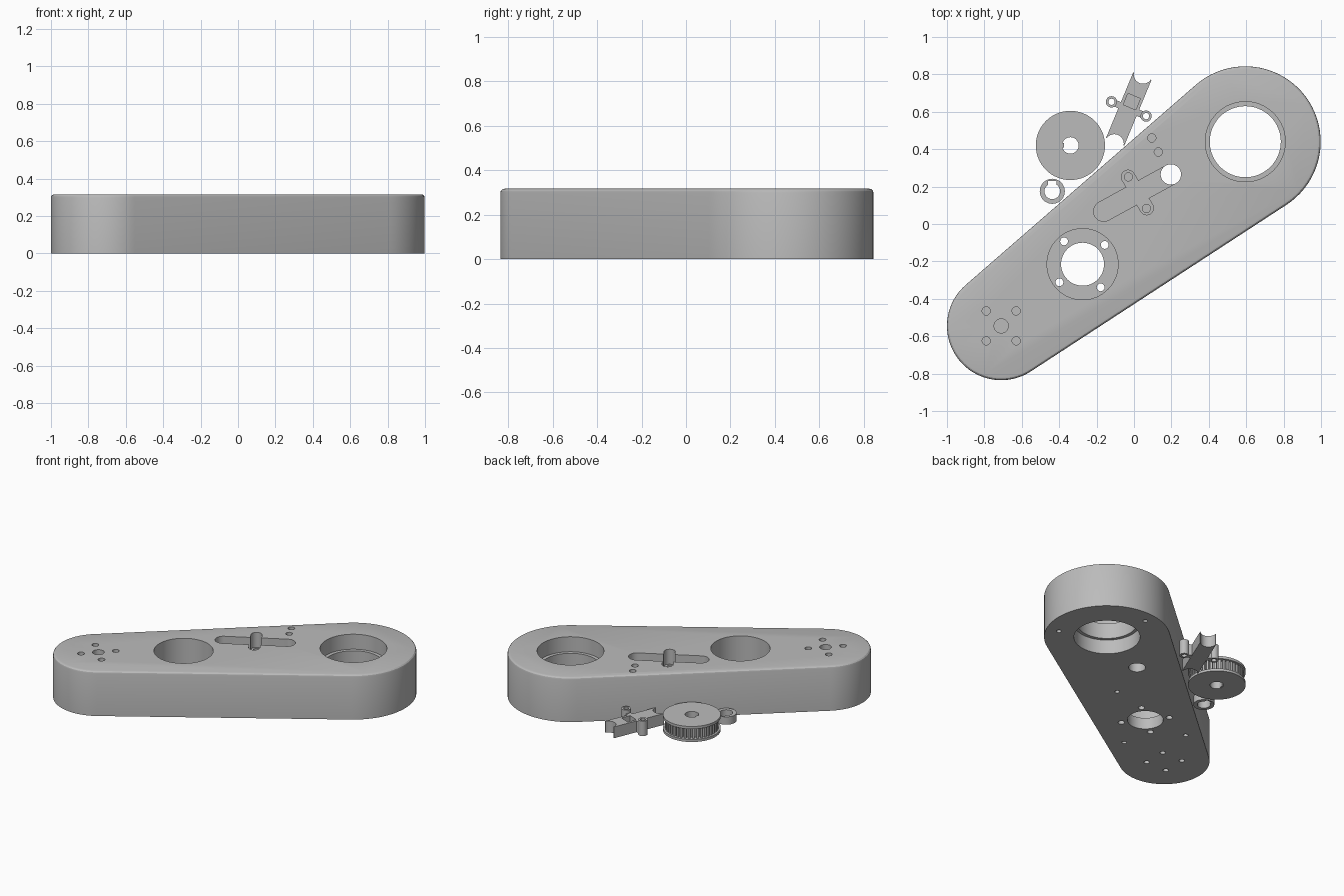
import bpy, math
from math import sin, cos, pi

if "Cube" in bpy.data.objects:
    bpy.data.objects.remove(bpy.data.objects["Cube"])

grey = bpy.data.materials.new("machined grey")
grey.diffuse_color = (0.5, 0.5, 0.5, 1)
grey.use_nodes = True
grey.node_tree.nodes["Principled BSDF"].inputs["Base Color"].default_value = grey.diffuse_color


def loft(name, rings):
    """Closed solid through a stack of equal-length rings."""
    n = len(rings[0])
    verts = [p for r in rings for p in r]
    faces = [tuple(reversed(range(n))), tuple(range((len(rings) - 1) * n, len(rings) * n))]
    for k in range(len(rings) - 1):
        for i in range(n):
            j = (i + 1) % n
            faces.append((k * n + i, k * n + j, k * n + n + j, k * n + n + i))
    me = bpy.data.meshes.new(name)
    me.from_pydata(verts, [], faces)
    me.materials.append(grey)
    ob = bpy.data.objects.new(name, me)
    bpy.context.collection.objects.link(ob)
    return ob


def prism(name, pts, z0, z1):
    return loft(name, [[(x, y, z) for x, y in pts] for z in (z0, z1)])


def capsule(a, ra, b, rb, n=32):
    """Outline of two circles joined by their tangents."""
    dx, dy = b[0] - a[0], b[1] - a[1]
    ang = math.atan2(dy, dx)
    t = math.acos((ra - rb) / math.hypot(dx, dy))
    pts = []
    for c, r, s, e in ((b, rb, ang - t, ang + t), (a, ra, ang + t, ang + 2 * pi - t)):
        for i in range(n + 1):
            f = s + (e - s) * i / n
            pts.append((c[0] + r * cos(f), c[1] + r * sin(f)))
    return pts


def circle(c, r, n=32):
    return [(c[0] + r * cos(2 * pi * i / n), c[1] + r * sin(2 * pi * i / n)) for i in range(n)]


def disc(c, r, z0, z1, n=32, name="cutter"):
    return prism(name, circle(c, r, n), z0, z1)


def combine(ob, tools, op='DIFFERENCE'):
    for t in tools:
        m = ob.modifiers.new("cut", 'BOOLEAN')
        m.operation, m.object, m.solver = op, t, 'EXACT'
        bpy.context.view_layer.objects.active = ob
        bpy.ops.object.modifier_apply(modifier=m.name)
        bpy.data.objects.remove(t)


def smooth(ob, angle=30):
    bpy.ops.object.select_all(action='DESELECT')
    ob.select_set(True)
    bpy.context.view_layer.objects.active = ob
    bpy.ops.object.shade_smooth_by_angle(angle=math.radians(angle))


# Housing: tapered capsule with rounded top edge
H = 0.316
A, B, C = (-0.71, -0.545), (0.595, 0.44), (-0.275, -0.215)
rings = []
for inset, z in ((0, 0), (0, H - .018), (.0024, H - .009), (.009, H - .0024), (.018, H)):
    rings.append([(x, y, z) for x, y in capsule(A, .29 - inset, B, .403 - inset, 40)])
housing = loft("housing", rings)

# Bearing bore, stepped from both sides
cuts = [disc(B, .19, -.1, .5, 64), disc(B, .214, .21, .5, 64), disc(B, .212, -.1, .1, 64)]
# Motor pocket with central opening and mounting holes
cuts += [disc(C, .19, .08, .5, 64), disc(C, .115, -.1, .2, 48)]
for k in range(4):
    f = math.radians(38 + 90 * k + 14)
    f = math.radians((41, 129, 218, 308)[k])
    cuts.append(disc((C[0] + .157 * cos(f), C[1] + .157 * sin(f)), .021, -.1, .2, 20))
# Axle bore and four bolts around it, blind from both faces
cuts.append(disc(A, .038, .22, .5))
for sx in (-1, 1):
    for sy in (-1, 1):
        p = (A[0] + sx * .08, A[1] + sy * .08)
        cuts += [disc(p, .022, .21, .5, 20), disc(p, .018, -.1, .1, 20)]
# Tensioner slot, cross pocket with screw holes, belt hole
cuts.append(prism("cutter", capsule((-.162, .068), .054, (.197, .265), .054, 20), .21, .5))
cuts.append(prism("cutter", capsule((-.032, .252), .036, (.068, .085), .036, 20), .2101, .5))
cuts.append(disc((.197, .265), .0545, -.1, .5))
for p in ((-.03, .252), (.066, .083)):
    cuts.append(disc(p, .022, .14, .25, 20))
# Small blind holes, top and bottom
for p in ((.095, .46), (.13, .385)):
    cuts.append(disc(p, .022, .2, .5, 20))
for p in ((.88, .30), (.54, .756), (.095, -.054), (-.357, -.523), (-.60, -.20)):
    cuts.append(disc(p, .016, -.1, .1, 16))
combine(housing, cuts)
smooth(housing)

# Pulley: two flanges around a toothed core, keyed bore
P = (-.34, .42)
teeth = []
N = 40
for i in range(N):
    for q, r in ((0, .172), (.5, .172), (.55, .15), (.95, .15)):
        f = 2 * pi * (i + q) / N
        teeth.append((P[0] + r * cos(f), P[1] + r * sin(f)))
bore = [disc(P, .044, -.1, .3)]
core = prism("pulley_teeth", teeth, .01, .1)
lower = disc(P, .185, 0, .018, 64, "pulley_lower_flange")
upper = disc(P, .185, .092, .11, 64, "pulley_upper_flange")
for ob in (core, lower, upper):
    combine(ob, [disc(P, .044, -.1, .3)])
    smooth(ob)
for t in bore:
    bpy.data.objects.remove(t)
x, y = P
prism("pulley_key", [(x - .05, y - .012), (x - .034, y - .012), (x - .034, y + .012),
                     (x - .05, y + .012)], .002, .108)

# Keyed collar
K = (-.437, .175)
collar = disc(K, .067, 0, .055, 40, "collar")
x, y = K
slot = [(x - .022, y), (x + .022, y), (x + .022, y + .056), (x - .022, y + .056)]
combine(collar, [disc(K, .042, -.1, .2), prism("cutter", slot, -.11, .21)])
smooth(collar)

# Belt tensioner: bar with scooped ends, cross arm with screw lugs
T, ang = (-.028, .615), math.radians(67.5)


def place(u, v):
    return (T[0] + u * cos(ang) - v * sin(ang), T[1] + u * sin(ang) + v * cos(ang))


def box(u0, u1, v0, v1, z0, z1, name="cutter"):
    return prism(name, [place(u0, v0), place(u1, v0), place(u1, v1), place(u0, v1)], z0, z1)


tensioner = box(-.19, .19, -.053, .053, 0, .08, "tensioner")
combine(tensioner, [disc(place(s * .2, 0), .05, -.1, .2) for s in (-1, 1)])
lug = [place(0, .1), place(0, -.1)]
combine(tensioner, [box(-.018, .018, -.1, .1, .0005, .0795)], 'UNION')
combine(tensioner, [disc(p, .03, .0002, .105) for p in lug], 'UNION')
combine(tensioner, [disc(p, .017, -.1, .2, 20) for p in lug])
combine(tensioner, [box(.01, .075, -.036, .036, .04, .2)])
smooth(tensioner)
